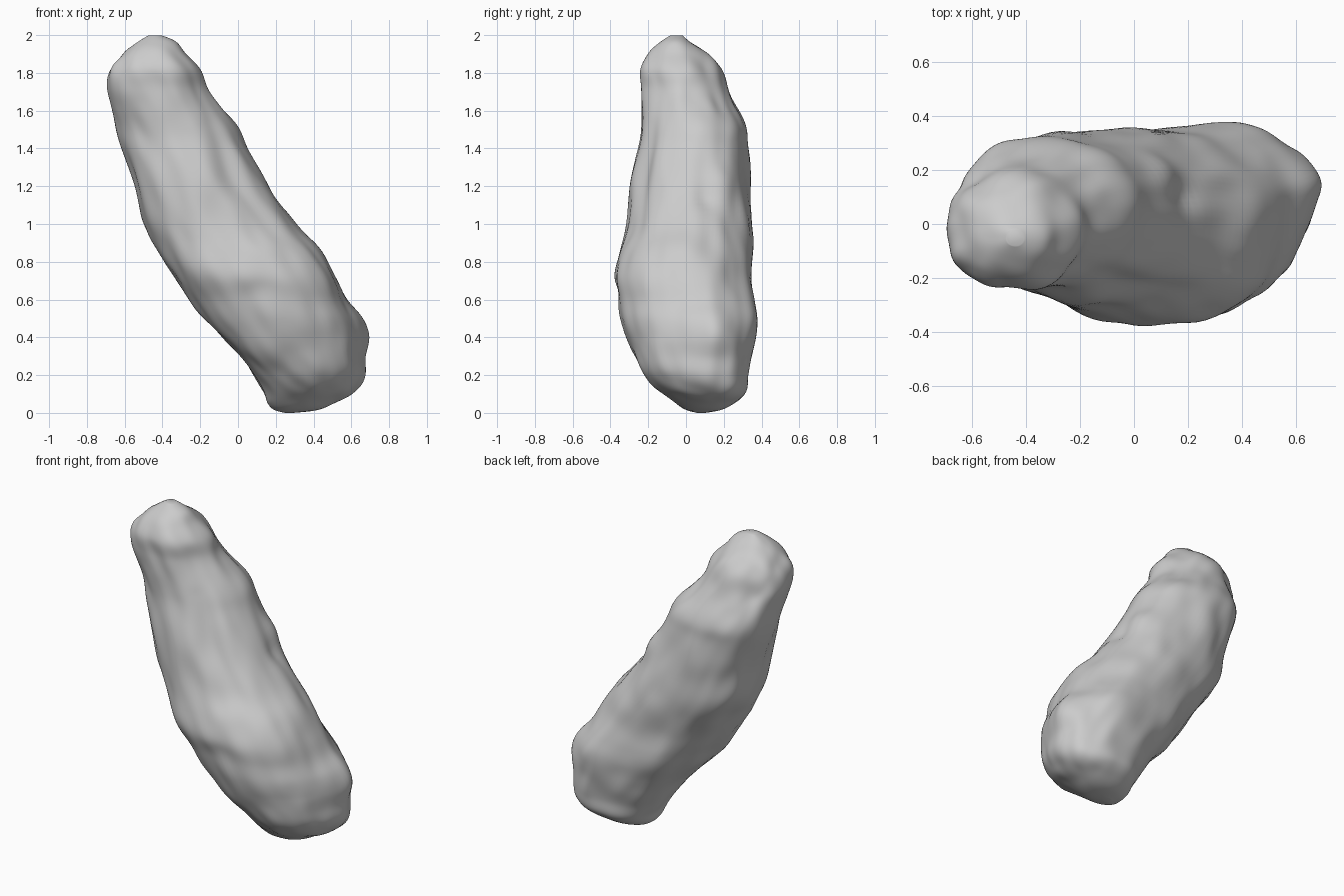
import bpy, bmesh, math
from mathutils import Vector, noise

if "Cube" in bpy.data.objects:
    bpy.data.objects.remove(bpy.data.objects["Cube"])

# Horizontal sections: z, x left, x right, y front, y back
SECTIONS = [
    (0.00, 0.25, 0.29, 0.06, 0.10),
    (0.015, 0.19, 0.42, 0.00, 0.18),
    (0.05, 0.155, 0.51, -0.06, 0.25),
    (0.11, 0.13, 0.61, -0.14, 0.32),
    (0.20, 0.07, 0.665, -0.21, 0.33),
    (0.30, 0.00, 0.66, -0.27, 0.35),
    (0.40, -0.09, 0.66, -0.31, 0.365),
    (0.50, -0.18, 0.64, -0.34, 0.375),
    (0.60, -0.25, 0.58, -0.36, 0.365),
    (0.72, -0.33, 0.52, -0.385, 0.345),
    (0.85, -0.42, 0.44, -0.355, 0.345),
    (1.00, -0.51, 0.31, -0.31, 0.345),
    (1.20, -0.55, 0.17, -0.285, 0.335),
    (1.40, -0.61, 0.06, -0.245, 0.325),
    (1.51, -0.64, 0.00, -0.235, 0.32),
    (1.62, -0.67, -0.09, -0.235, 0.27),
    (1.72, -0.69, -0.16, -0.24, 0.22),
    (1.82, -0.67, -0.20, -0.245, 0.17),
    (1.90, -0.61, -0.28, -0.20, 0.11),
    (1.965, -0.53, -0.33, -0.13, 0.02),
    (2.00, -0.47, -0.41, -0.08, -0.02),
]
SIDES, STEPS = 96, 7

# Bumps and hollows: centre, radius, height
LUMPS = [
    ((0.66, 0.16, 0.41), 0.10, 0.035),
    ((0.42, 0.36, 0.50), 0.14, 0.015),
    ((0.12, 0.22, 1.24), 0.09, 0.03),
    ((0.19, 0.09, 1.14), 0.06, -0.025),
    ((-0.20, 0.05, 1.70), 0.08, -0.012),
    ((-0.60, 0.18, 1.72), 0.08, -0.025),
    ((-0.38, 0.16, 1.82), 0.10, 0.012),
    ((0.10, -0.36, 0.66), 0.06, -0.012),
]
# Long grooves: start, end, width, depth
GROOVES = [
    ((-0.16, -0.17, 1.5), (0.14, -0.23, 0.95), 0.06, 0.022),
    ((0.14, -0.23, 0.95), (0.58, -0.10, 0.35), 0.06, 0.015),
    ((-0.58, -0.08, 1.6), (-0.49, -0.02, 1.0), 0.06, 0.022),
    ((0.0, 0.22, 1.2), (0.45, 0.24, 0.7), 0.06, 0.015),
]


def spline(i, t):
    n = len(SECTIONS) - 1
    a, b, c, d = (SECTIONS[min(max(k, 0), n)] for k in (i - 1, i, i + 1, i + 2))
    return [q + 0.5 * t * (r - p + t * (2*p - 5*q + 4*r - s + t * (3*(q - r) + s - p)))
            for p, q, r, s in zip(a, b, c, d)]


def section(z, xl, xr, yf, yb):
    """Four quarter curves joining the left, front, right and back extremes."""
    w, d = xr - xl, yb - yf
    low = min(max((0.9 - z) / 0.5, 0), 1)
    high = min(max((z - 0.9) / 0.4, 0), 1)
    mid = (xl + xr) / 2
    y_side = (yf + yb) / 2
    for k in range(SIDES):
        a = 2 * math.pi * k / SIDES
        c, s = math.cos(a), math.sin(a)
        if s < 0:
            x0, power = mid - 0.10 * w * low, 0.95
        else:
            x0, power = mid + 0.04 * w * low - 0.05 * w * high, 0.88
        y0 = y_side + (0.13 * d * low if c > 0 else 0)
        y0 = y_side + 0.13 * d * low * c      # right edge sits further back
        power += 0.1 * high * c
        x = x0 + (xr - x0 if c > 0 else x0 - xl) * math.copysign(abs(c) ** power, c)
        y = y0 + (yb - y0 if s > 0 else y0 - yf) * math.copysign(abs(s) ** power, s)
        blend = abs(s) ** 2
        yield x * 1.0, y, blend


# Leaning rock body, lofted from the sections
bm = bmesh.new()
rows = [spline(i, j / STEPS) for i in range(len(SECTIONS) - 1) for j in range(STEPS)]
rows.append(list(SECTIONS[-1]))
rings = [[bm.verts.new((x, y, r[0])) for x, y, _ in section(*r)] for r in rows]
for lo, hi in zip(rings, rings[1:]):
    for k in range(SIDES):
        m = (k + 1) % SIDES
        bm.faces.new((lo[k], lo[m], hi[m], hi[k]))
bm.faces.new(rings[0][::-1])
bm.faces.new(rings[-1])
bm.normal_update()

# Weathered surface: grain along the lean, lumps and grooves
axis = Vector((-0.42, 0, 0.9)).normalized()
moves = []
for v in bm.verts:
    p = v.co
    q = p - axis * p.dot(axis) * 0.7
    h = 0.016 * noise.noise(q * 6) + 0.012 * noise.noise(q * 12 + Vector((7, 3, 1)))
    h += 0.008 * noise.noise(p * 6 + Vector((2, 9, 4)))
    for c, r, amount in LUMPS:
        h += amount * math.exp(-(p - Vector(c)).length_squared / r ** 2)
    for s, e, w, depth in GROOVES:
        s, e = Vector(s), Vector(e)
        t = min(max((p - s).dot(e - s) / (e - s).length_squared, 0), 1)
        taper = 0.4 + 0.6 * math.sin(math.pi * t)
        h -= depth * taper * math.exp(-(p - s.lerp(e, t)).length_squared / w ** 2)
    fade = min(1, p.z / 0.15, (2 - p.z) / 0.15)
    moves.append(v.normal * h * max(fade, 0))
for v, d in zip(bm.verts, moves):
    v.co += d
for f in bm.faces:
    f.smooth = True

mesh = bpy.data.meshes.new("leaning_rock")
bm.to_mesh(mesh)
bm.free()
rock = bpy.data.objects.new("leaning_rock", mesh)
bpy.context.collection.objects.link(rock)
soften = rock.modifiers.new("soften", "SMOOTH")
soften.factor, soften.iterations = 0.5, 5
